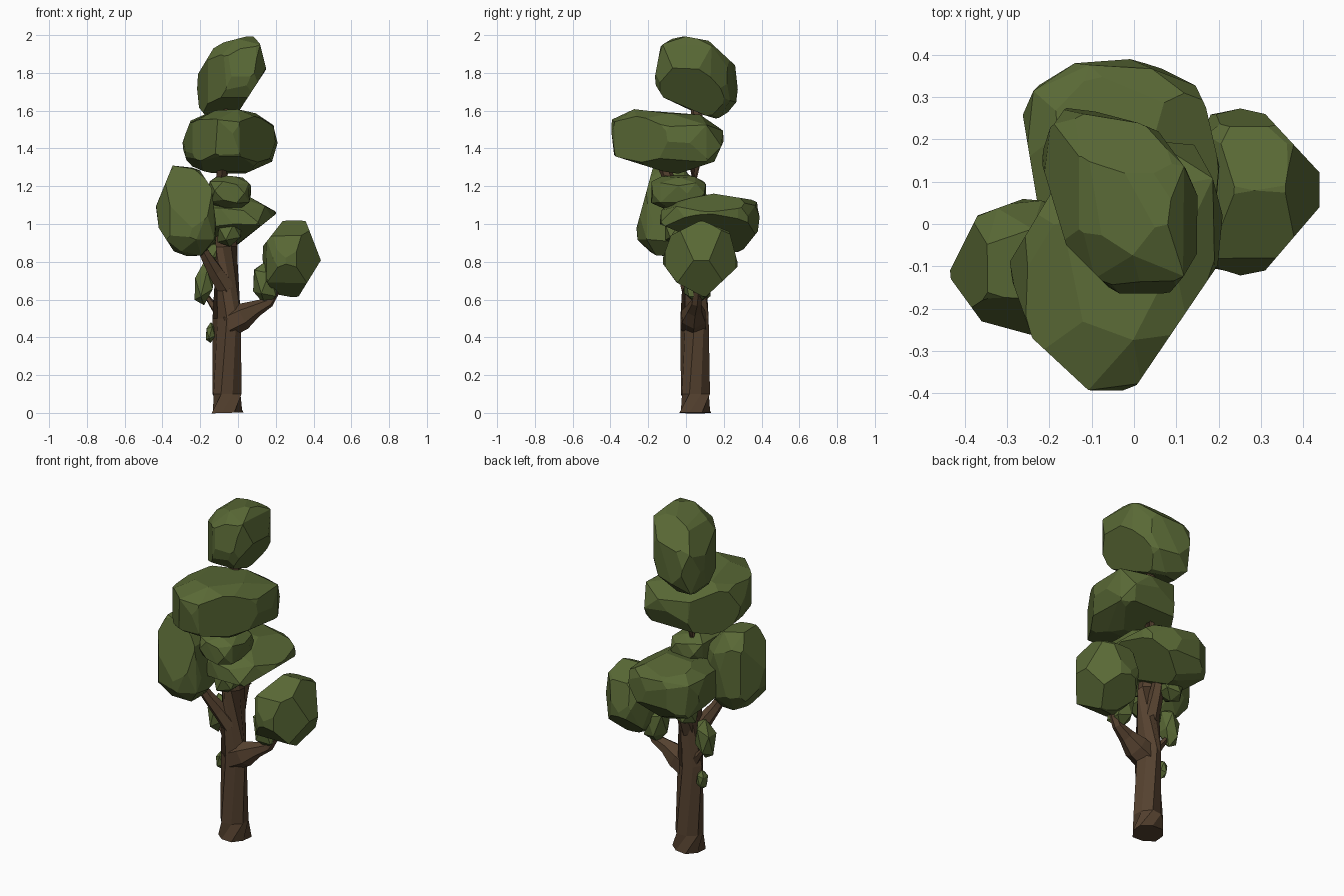
import bpy, bmesh, math, random
from mathutils import Vector

if "Cube" in bpy.data.objects:
    bpy.data.objects.remove(bpy.data.objects["Cube"])

random.seed(4)


def material(name, col):
    m = bpy.data.materials.new(name)
    m.diffuse_color = (*col, 1)
    m.use_nodes = True
    m.node_tree.nodes["Principled BSDF"].inputs["Base Color"].default_value = m.diffuse_color
    return m


LEAF = material("leaf green", (0.100, 0.140, 0.036))
BARK = material("bark brown", (0.092, 0.054, 0.029))


def finish(bm, name, mat):
    bmesh.ops.recalc_face_normals(bm, faces=bm.faces)
    me = bpy.data.meshes.new(name)
    bm.to_mesh(me)
    bm.free()
    me.materials.append(mat)
    ob = bpy.data.objects.new(name, me)
    bpy.context.collection.objects.link(ob)
    return ob


def trim(bm, centre, view, chain):
    """Plane-cut a closed mass along a short chain of points drawn in one view."""
    i, j = ("xyz".index(c) for c in view)
    for (a0, b0), (a1, b1) in zip(chain, chain[1:]):
        co, no = Vector((0, 0, 0)), Vector((0, 0, 0))
        co[i], co[j] = a0, b0
        no[i], no[j] = b1 - b0, a0 - a1
        if no.dot(centre - co) > 0:
            no.negate()
        bmesh.ops.bisect_plane(bm, geom=bm.verts[:] + bm.edges[:] + bm.faces[:], dist=1e-5,
                               plane_co=co, plane_no=no, clear_outer=True)
        edges = [e for e in bm.edges if e.is_boundary]
        if edges:
            bmesh.ops.holes_fill(bm, edges=edges, sides=0)


def clump(name, xr, yr, zr, xy=0, xz=0, yz=0, taper_x=0, taper_z=0, power=3.0, sub=2, cuts=()):
    """Faceted leaf mass filling the given ranges; xy, xz, yz lean it, tapers thin its front end."""
    l21, l31 = math.sqrt(1 - xy * xy), xz
    l32 = (yz - xy * xz) / l21
    l33 = math.sqrt(max(0.05, 1 - l31 * l31 - l32 * l32))
    bm = bmesh.new()
    bmesh.ops.create_icosphere(bm, subdivisions=sub, radius=1)
    pts = []
    for v in bm.verts:
        u = v.co.normalized()
        u /= sum(abs(c) ** power for c in u) ** (1 / power)
        u *= random.uniform(0.97, 1.03)
        u.x *= 1 + taper_x * u.y
        u.z *= 1 + taper_z * u.y
        pts.append(Vector((u.x, xy * u.x + l21 * u.y, l31 * u.x + l32 * u.y + l33 * u.z)))
    # fit to the exact ranges
    for i, (lo, hi) in enumerate((xr, yr, zr)):
        a, b = min(p[i] for p in pts), max(p[i] for p in pts)
        for p in pts:
            p[i] = lo + (p[i] - a) / (b - a) * (hi - lo)
    bm.clear()
    for p in pts:
        bm.verts.new(p)
    bmesh.ops.convex_hull(bm, input=bm.verts)
    bmesh.ops.delete(bm, geom=[v for v in bm.verts if not v.link_faces], context='VERTS')
    centre = Vector([(r[0] + r[1]) / 2 for r in (xr, yr, zr)])
    for view, chain in cuts:
        trim(bm, centre, view, chain)
    bmesh.ops.remove_doubles(bm, verts=bm.verts, dist=0.012)
    bmesh.ops.dissolve_limit(bm, angle_limit=math.radians(12), verts=bm.verts, edges=bm.edges)
    return finish(bm, name, LEAF)


def limb(name, path, sides=6, lobe=0.0):
    """Faceted tube through (x, y, z, radius) points."""
    bm = bmesh.new()
    rings = []
    for i, (x, y, z, r) in enumerate(path):
        a = Vector(path[max(i - 1, 0)][:3])
        b = Vector(path[min(i + 1, len(path) - 1)][:3])
        q = (b - a).to_track_quat('Z', 'Y')
        ring = []
        for k in range(sides):
            t = math.tau * (k + 0.5) / sides
            rr = r * (1 + lobe * (-1) ** k)
            ring.append(bm.verts.new(Vector((x, y, z)) + q @ Vector((rr * math.cos(t), rr * math.sin(t), 0))))
        rings.append(ring)
    for r0, r1 in zip(rings, rings[1:]):
        for k in range(sides):
            n = (k + 1) % sides
            bm.faces.new((r0[k], r0[n], r1[n], r1[k]))
    bm.faces.new(rings[0])
    bm.faces.new(rings[-1])
    return finish(bm, name, BARK)


# trunk with a small flare at the foot
limb("trunk", [(-0.055, 0.05, 0.0, 0.088), (-0.058, 0.05, 0.1, 0.08), (-0.06, 0.045, 0.5, 0.072),
               (-0.06, 0.045, 0.88, 0.06), (-0.075, 0.045, 1.1, 0.05), (-0.07, 0.045, 1.35, 0.045),
               (-0.05, 0.06, 1.65, 0.03)], sides=8, lobe=0.04)

# branches, each reaching into one leaf mass
limb("right_branch", [(-0.06, 0.04, 0.47, 0.075), (0.02, 0.04, 0.51, 0.072),
                      (0.09, 0.045, 0.55, 0.045), (0.16, 0.055, 0.585, 0.03), (0.24, 0.07, 0.72, 0.02)])
limb("left_branch", [(-0.06, 0.03, 0.66, 0.055), (-0.12, 0.0, 0.745, 0.045),
                     (-0.17, -0.04, 0.83, 0.032), (-0.25, -0.09, 0.98, 0.02)])
limb("back_branch", [(-0.06, 0.06, 0.70, 0.05), (-0.06, 0.11, 0.82, 0.04), (-0.05, 0.17, 0.97, 0.028)])
limb("front_branch", [(-0.07, 0.03, 1.05, 0.04), (-0.09, -0.08, 1.22, 0.033), (-0.08, -0.15, 1.36, 0.025)])
limb("left_twig", [(-0.10, 0.06, 0.53, 0.03), (-0.14, 0.07, 0.58, 0.018), (-0.18, 0.07, 0.64, 0.01)], 5)
limb("low_twig", [(-0.10, 0.06, 0.40, 0.02), (-0.145, 0.055, 0.44, 0.008)], 5)

# large leaf masses, trimmed to their outlines
clump("crown_leaves", (-0.22, 0.15), (-0.17, 0.28), (1.54, 2.0), xy=-0.25, xz=0.25, yz=-0.1, cuts=[
    ("xz", [(-0.22, 1.78), (-0.13, 1.93), (-0.01, 2.0)]),
    ("xz", [(0.11, 1.98), (0.15, 1.82), (0.0, 1.59)]),
    ("yz", [(-0.04, 2.0), (0.12, 1.97), (0.26, 1.84), (0.28, 1.66), (0.22, 1.54)]),
    ("yz", [(-0.14, 1.91), (-0.17, 1.75), (-0.12, 1.67), (0.05, 1.59), (0.22, 1.54)]),
    ("xy", [(-0.08, 0.29), (0.05, 0.23), (0.13, 0.12)]),
    ("xy", [(-0.22, 0.15), (-0.16, -0.05), (-0.04, -0.17)])])
clump("upper_leaves", (-0.30, 0.21), (-0.40, 0.20), (1.26, 1.61), xy=0.1, yz=-0.15, taper_x=0.2, cuts=[
    ("yz", [(-0.40, 1.53), (-0.38, 1.36), (-0.06, 1.26), (0.15, 1.33), (0.20, 1.44)]),
    ("yz", [(-0.30, 1.61), (0.18, 1.57)]),
    ("xy", [(0.0, -0.39), (0.21, -0.08)]),
    ("xy", [(-0.10, -0.40), (-0.24, -0.27), (-0.30, -0.1), (-0.15, 0.15)]),
    ("xz", [(-0.30, 1.42), (-0.25, 1.55), (-0.10, 1.61)]),
    ("xz", [(0.18, 1.56), (0.21, 1.43), (0.18, 1.33), (0.0, 1.25)])])
clump("left_leaves", (-0.44, -0.11), (-0.27, 0.06), (0.83, 1.31), xz=-0.1, cuts=[
    ("xz", [(-0.35, 1.30), (-0.44, 1.08), (-0.42, 0.98), (-0.33, 0.84)]),
    ("xz", [(-0.22, 1.31), (-0.14, 1.19), (-0.11, 0.95)]),
    ("yz", [(-0.18, 1.28), (-0.27, 0.95)]),
    ("xy", [(-0.25, -0.26), (-0.36, -0.23), (-0.44, -0.12), (-0.37, 0.02), (-0.26, 0.06)])])
clump("back_leaves", (-0.27, 0.21), (-0.14, 0.40), (0.85, 1.17), xy=-0.1, taper_x=0.1, taper_z=0.2, cuts=[
    ("yz", [(-0.14, 1.09), (0.12, 1.165), (0.40, 1.12), (0.38, 0.96), (0.30, 0.86)]),
    ("yz", [(-0.14, 1.0), (0.22, 0.85)]),
    ("xz", [(0.05, 1.15), (0.21, 1.06), (-0.04, 0.86)]),
    ("xy", [(-0.25, 0.18), (-0.27, 0.30), (-0.14, 0.38), (0.0, 0.40), (0.16, 0.32), (0.21, 0.1)])])
clump("right_leaves", (0.13, 0.44), (-0.13, 0.28), (0.61, 1.02), cuts=[
    ("xz", [(0.13, 0.88), (0.24, 1.02)]),
    ("xz", [(0.36, 1.01), (0.44, 0.81), (0.32, 0.615)]),
    ("yz", [(-0.13, 0.80), (-0.08, 0.94), (0.08, 1.02), (0.23, 0.96), (0.28, 0.77)]),
    ("yz", [(-0.13, 0.80), (-0.05, 0.69), (0.10, 0.61), (0.27, 0.77)]),
    ("xy", [(0.22, 0.28), (0.31, 0.26), (0.44, 0.12)]),
    ("xy", [(0.43, 0.03), (0.31, -0.11), (0.21, -0.13)])])

# small leaf tufts
clump("middle_tuft", (-0.16, 0.07), (-0.19, 0.11), (1.08, 1.26), xz=-0.1, sub=2, power=3.5)
clump("fork_tuft", (-0.11, 0.02), (-0.11, 0.05), (0.88, 1.03), xz=0.2, sub=1)
clump("right_tuft", (0.08, 0.21), (-0.01, 0.13), (0.57, 0.80), xz=-0.1, sub=1)
clump("back_tuft", (-0.18, -0.05), (0.10, 0.23), (0.79, 0.93), xz=0.2, sub=1)
clump("left_tuft", (-0.23, -0.13), (0.02, 0.13), (0.57, 0.80), xz=0.3, sub=1)
clump("low_tuft", (-0.17, -0.12), (0.02, 0.09), (0.37, 0.48), xz=0.2, sub=1)
